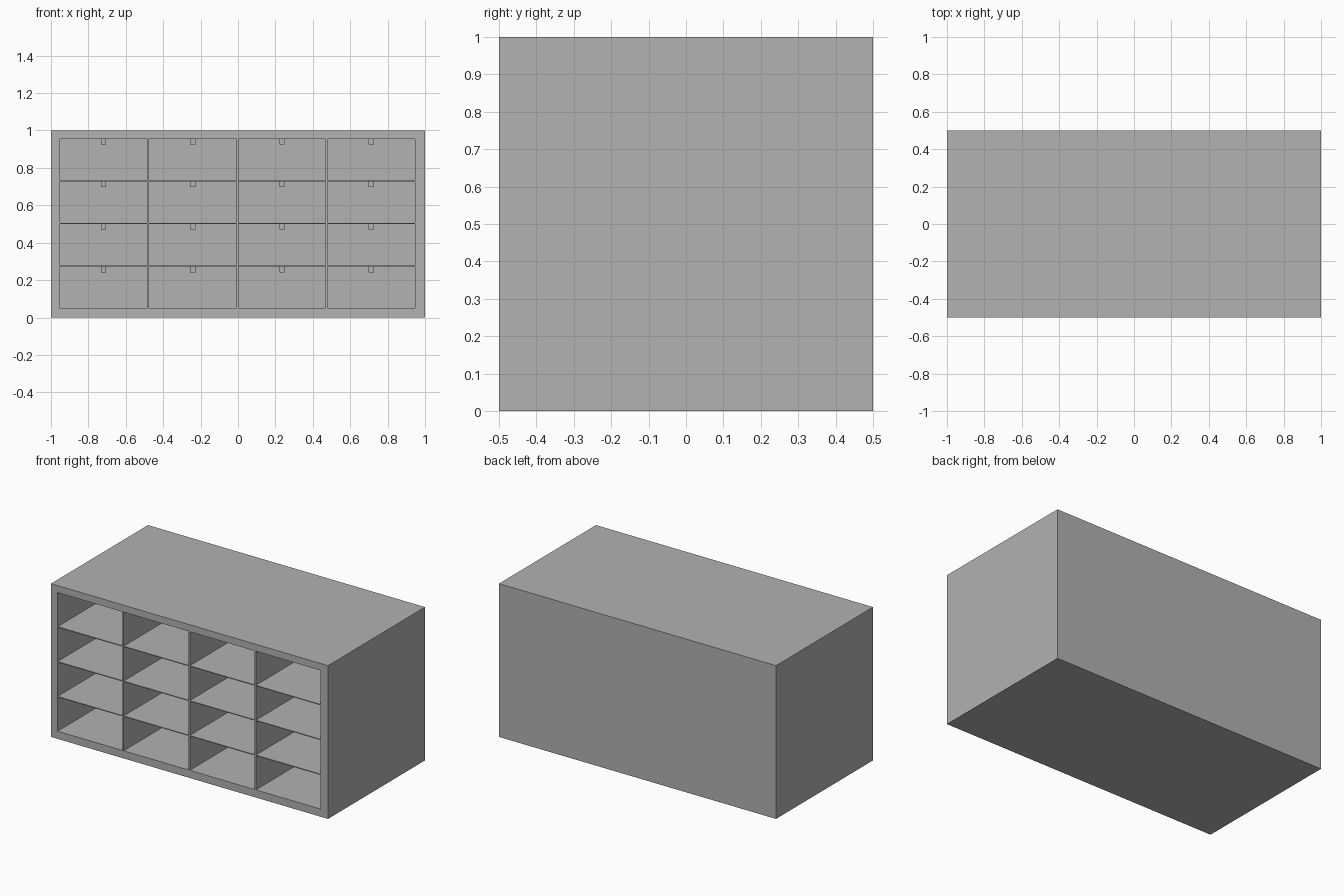
import bpy
import bmesh
from mathutils import Matrix, Vector

if "Cube" in bpy.data.objects:
    bpy.data.objects.remove(bpy.data.objects["Cube"], do_unlink=True)

# Layout of the cabinet and its compartments
COLS, ROWS = 4, 4
WIDTH, DEPTH, HEIGHT = 2.0, 1.0, 1.0
LEFT, BOTTOM = -0.952, 0.05          # lower corner of the first compartment
CELL_W, CELL_H = 0.467, 0.222
PITCH_X, PITCH_Z = 0.477, 0.2275
BACK_WALL = 0.05
TAB_W, TAB_H, TAB_T = 0.028, 0.03, 0.02
TAB_SETBACK = 0.1

grey = bpy.data.materials.new("plain grey")
grey.use_nodes = True
colour = (0.445, 0.445, 0.445, 1)
grey.diffuse_color = colour
grey.node_tree.nodes["Principled BSDF"].inputs["Base Color"].default_value = colour


def add_box(bm, low, high):
    low, high = Vector(low), Vector(high)
    place = Matrix.Translation((low + high) / 2) @ Matrix.Diagonal((*(high - low), 1))
    bmesh.ops.create_cube(bm, size=1, matrix=place)


def make_object(name, boxes):
    bm = bmesh.new()
    for low, high in boxes:
        add_box(bm, low, high)
    mesh = bpy.data.meshes.new(name)
    bm.to_mesh(mesh)
    bm.free()
    mesh.materials.append(grey)
    obj = bpy.data.objects.new(name, mesh)
    bpy.context.collection.objects.link(obj)
    return obj


front, back = -DEPTH / 2, DEPTH / 2
cells = [(LEFT + c * PITCH_X, BOTTOM + r * PITCH_Z)
         for r in range(ROWS) for c in range(COLS)]

# Solid cabinet with the compartments hollowed out from the front
cabinet = make_object("cabinet", [((-WIDTH / 2, front, 0), (WIDTH / 2, back, HEIGHT))])
cutter = make_object("compartment_cutter", [
    ((x, front - 0.1, z), (x + CELL_W, back - BACK_WALL, z + CELL_H)) for x, z in cells])
cutter.hide_render = True

hollow = cabinet.modifiers.new("compartments", "BOOLEAN")
hollow.operation = "DIFFERENCE"
hollow.solver = "EXACT"
hollow.object = cutter
bpy.context.view_layer.objects.active = cabinet
bpy.ops.object.modifier_apply(modifier=hollow.name)
bpy.data.objects.remove(cutter, do_unlink=True)

# Small stop tab hanging from the ceiling of every compartment
tab_y = front + TAB_SETBACK
make_object("stop_tabs", [
    ((x + CELL_W / 2 - TAB_W / 2, tab_y, z + CELL_H - TAB_H),
     (x + CELL_W / 2 + TAB_W / 2, tab_y + TAB_T, z + CELL_H)) for x, z in cells])
